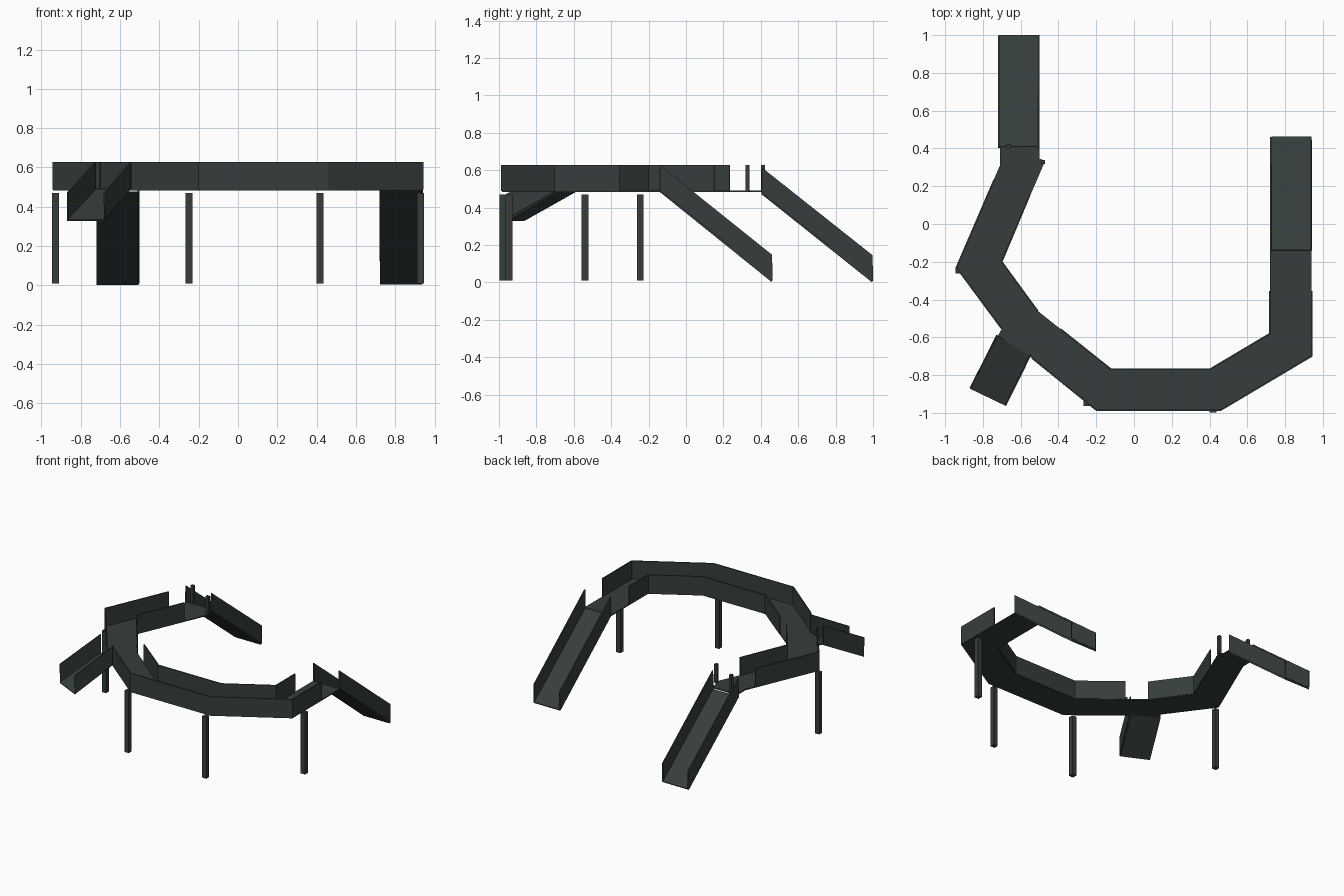
import bpy, bmesh
from mathutils import Vector

if "Cube" in bpy.data.objects:
    bpy.data.objects.remove(bpy.data.objects["Cube"])

FLOOR, RAIL, THICK = 0.488, 0.14, 0.008

mat = bpy.data.materials.new("dark_slate")
mat.diffuse_color = (0.036, 0.048, 0.046, 1)
mat.use_nodes = True
mat.node_tree.nodes["Principled BSDF"].inputs["Base Color"].default_value = mat.diffuse_color


def sheet(name, faces):
    """Thin panels from lists of corner points, thickened evenly."""
    bm = bmesh.new()
    for f in faces:
        bm.faces.new([bm.verts.new(p) for p in f])
    bmesh.ops.remove_doubles(bm, verts=bm.verts, dist=0.0005)
    me = bpy.data.meshes.new(name)
    bm.to_mesh(me)
    bm.free()
    me.materials.append(mat)
    ob = bpy.data.objects.new(name, me)
    bpy.context.collection.objects.link(ob)
    mod = ob.modifiers.new("thickness", 'SOLIDIFY')
    mod.thickness, mod.offset, mod.use_even_offset = THICK, 0, True
    return ob


def panel(p, q):
    """Upright panel standing on the edge p-q."""
    up = Vector((0, 0, RAIL))
    p, q = Vector(p), Vector(q)
    return [p, q, q + up, p + up]


def rail(name, path):
    pts = [(x, y, FLOOR) for x, y in path]
    sheet(name, [panel(a, b) for a, b in zip(pts, pts[1:])])


def ramp(name, top_l, top_r, end_l, end_r, z_top, z_end):
    """Sloping floor with a parallel side wall on each edge."""
    a, b = (*top_l, z_top), (*top_r, z_top)
    c, d = (*end_r, z_end), (*end_l, z_end)
    sheet(name, [[a, b, c, d], panel(a, d), panel(b, c)])


def box(name, x, y, z0, z1, size):
    bpy.ops.mesh.primitive_cube_add(size=1, location=(x, y, (z0 + z1) / 2))
    ob = bpy.context.object
    ob.name = name
    ob.scale = (size, size, z1 - z0)
    ob.data.materials.append(mat)


# walkway floor
outer = [(0.94, -0.14), (0.94, -0.70), (0.46, -0.985), (-0.20, -0.985),
         (-0.54, -0.71), (-0.72, -0.59), (-0.70, -0.555), (-0.94, -0.23),
         (-0.71, 0.31), (-0.71, 0.41)]
inner = [(-0.50, 0.41), (-0.50, 0.345), (-0.47, 0.335), (-0.70, -0.20),
         (-0.51, -0.46), (-0.12, -0.77), (0.40, -0.77), (0.72, -0.58),
         (0.72, -0.14)]
sheet("walkway_floor", [[(x, y, FLOOR) for x, y in outer + inner]])

# rails, left open at the ramps and the bend
rail("outer_rail_right", [(0.94, -0.355)] + outer[1:5])
rail("outer_rail_left", [outer[6], outer[7], (-0.74, 0.235)])
rail("inner_rail_right", [(0.72, -0.355), inner[7], inner[6], inner[5], (-0.39, -0.555)])
rail("inner_rail_left", [inner[4], inner[3], (-0.553, 0.15)])

# small end posts on the walkway
for i, (x, y) in enumerate([(-0.482, 0.328), (-0.664, 0.412)]):
    box(f"rail_end_post_{i}", x, y, FLOOR, FLOOR + RAIL, 0.022)

# ramps
ramp("left_ramp", (-0.716, 0.405), (-0.505, 0.405), (-0.716, 0.997), (-0.505, 0.997), 0.475, 0.006)
ramp("right_ramp", (0.725, -0.14), (0.937, -0.14), (0.725, 0.46), (0.937, 0.46), FLOOR, 0.008)
ramp("short_ramp", (-0.725, -0.59), (-0.547, -0.69), (-0.867, -0.87), (-0.68, -0.96), FLOOR, 0.332)

# support posts
for i, (x, y) in enumerate([(-0.928, -0.245), (-0.25, -0.945), (0.418, -0.98), (0.928, -0.54)]):
    box(f"support_post_{i}", x, y, 0.01, 0.47, 0.035)
